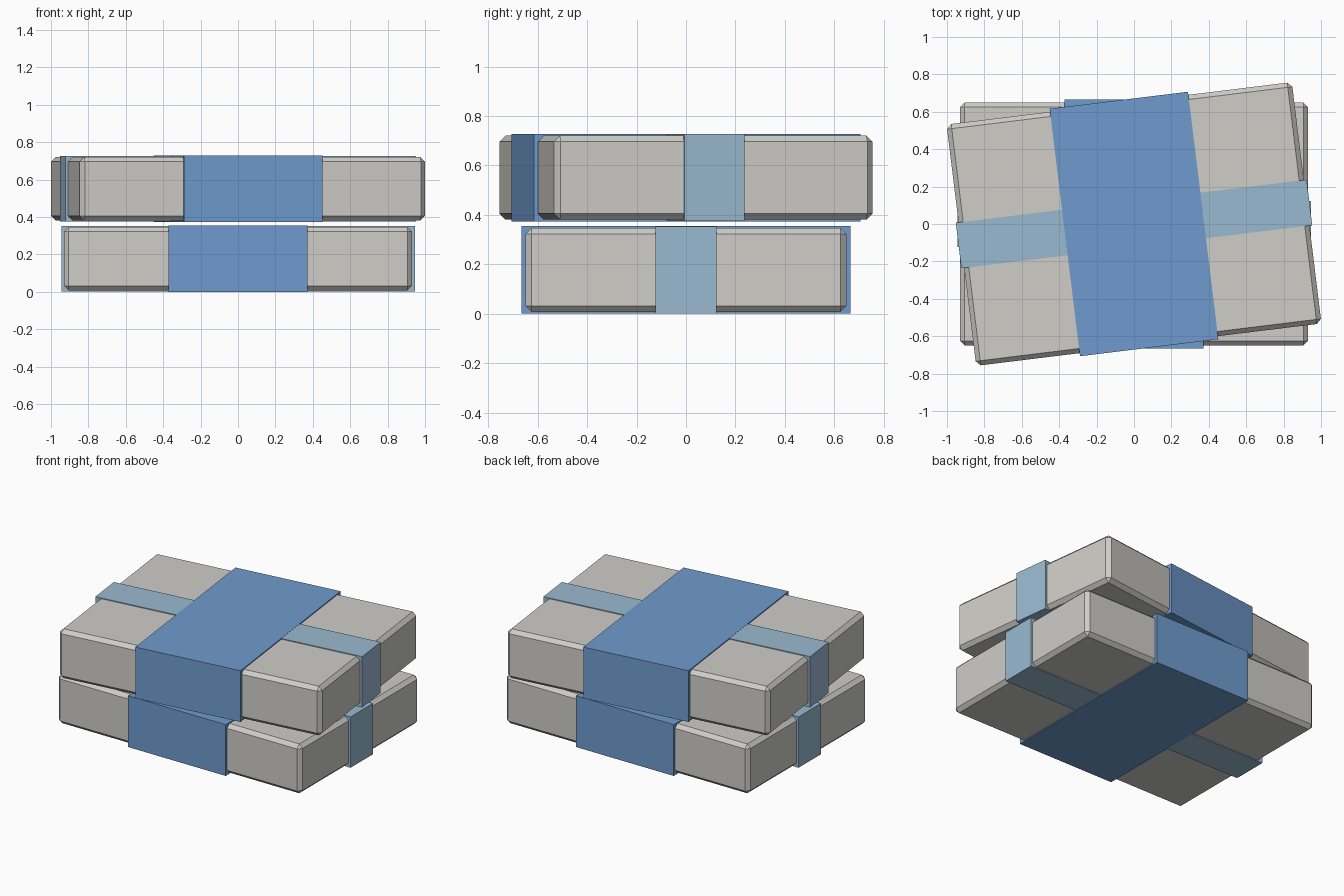
import bpy
import math

cube = bpy.data.objects.get("Cube")
if cube:
    bpy.data.objects.remove(cube, do_unlink=True)


def material(name, rgb):
    mat = bpy.data.materials.new(name)
    mat.use_nodes = True
    mat.diffuse_color = (*rgb, 1)
    mat.node_tree.nodes["Principled BSDF"].inputs["Base Color"].default_value = (*rgb, 1)
    return mat


paper = material("warm grey paper", (0.62, 0.61, 0.575))
blue = material("mid blue band", (0.16, 0.33, 0.62))
pale = material("pale blue band", (0.32, 0.49, 0.64))


def box(name, size, z, turn, mat, bevel=0):
    bpy.ops.mesh.primitive_cube_add(size=1, location=(0, 0, z), rotation=(0, 0, turn))
    obj = bpy.context.object
    obj.name = name
    obj.scale = size
    bpy.ops.object.transform_apply(location=False, rotation=False, scale=True)
    obj.data.materials.append(mat)
    if bevel:
        mod = obj.modifiers.new("chamfer", "BEVEL")
        mod.width = bevel
        mod.segments = 1


def bundle(level, z, turn):
    # chamfered packet
    box(level + "_packet", (1.86, 1.30, 0.34), z, turn, paper, 0.025)
    # wide band wraps front to back, just over the narrow side-to-side band
    box(level + "_wide_band", (0.745, 1.333, 0.354), z, turn, blue)
    box(level + "_narrow_band", (1.89, 0.245, 0.351), z, turn, pale)


bundle("lower", 0.177, 0)
bundle("upper", 0.551, math.radians(7))
